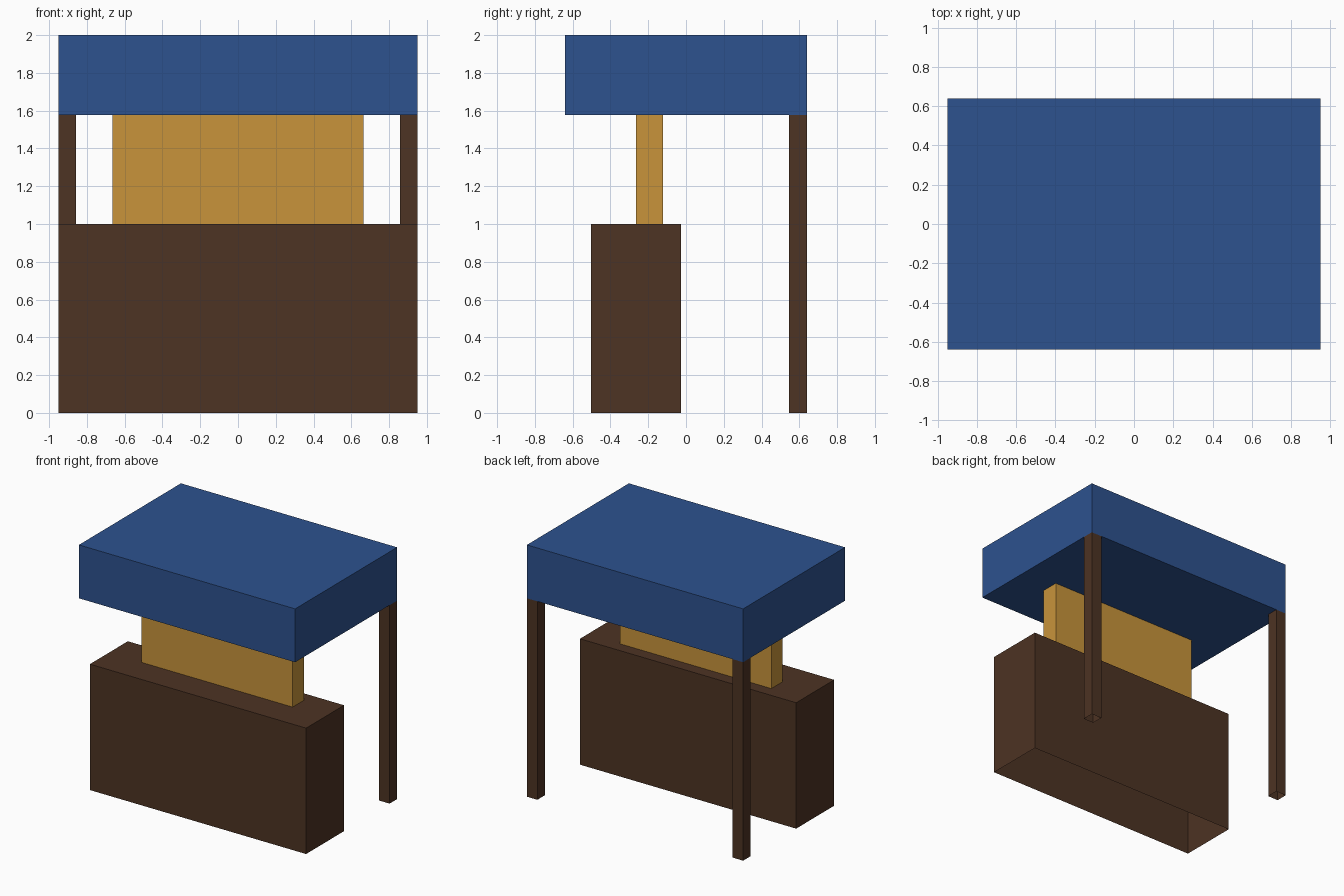
import bpy
import bmesh

if "Cube" in bpy.data.objects:
    bpy.data.objects.remove(bpy.data.objects["Cube"])


def material(name, rgb):
    """Flat material from 0-255 sRGB, stored as linear."""
    lin = [c / 255 / 12.92 if c / 255 <= 0.04045 else ((c / 255 + 0.055) / 1.055) ** 2.4 for c in rgb]
    m = bpy.data.materials.new(name)
    m.diffuse_color = (*lin, 1)
    m.use_nodes = True
    m.node_tree.nodes["Principled BSDF"].inputs["Base Color"].default_value = m.diffuse_color
    return m


def box(name, mat, lo, hi, open_bottom=False, open_top=False):
    """Box between two corners, optionally without its end faces."""
    bm = bmesh.new()
    bmesh.ops.create_cube(bm, size=1)
    for v in bm.verts:
        v.co = [l + (c + 0.5) * (h - l) for c, l, h in zip(v.co, lo, hi)]
    bm.normal_update()
    drop = [f for f in bm.faces
            if (open_bottom and f.normal.z < -0.5) or (open_top and f.normal.z > 0.5)]
    bmesh.ops.delete(bm, geom=drop, context='FACES_ONLY')
    mesh = bpy.data.meshes.new(name)
    bm.to_mesh(mesh)
    bm.free()
    mesh.materials.append(mat)
    obj = bpy.data.objects.new(name, mesh)
    bpy.context.collection.objects.link(obj)
    return obj


blue = material("canopy blue", (45, 82, 143))
brown = material("dark wood", (77, 51, 35))
gold = material("golden wood", (200, 148, 59))

# Canopy slab
box("canopy", blue, (-0.95, -0.64, 1.576), (0.95, 0.64, 2.0))

# Counter, hollow underneath
box("counter", brown, (-0.95, -0.502, 0), (0.95, -0.026, 1.0), open_bottom=True)

# Panel between counter and canopy
box("centre_panel", gold, (-0.665, -0.264, 1.0), (0.665, -0.121, 1.576), True, True)

# Rear posts, hollow tubes up to the canopy
for side, x in (("left", -0.95), ("right", 0.858)):
    box(f"{side}_rear_post", brown, (x, 0.546, 0), (x + 0.092, 0.64, 1.576), True, True)
